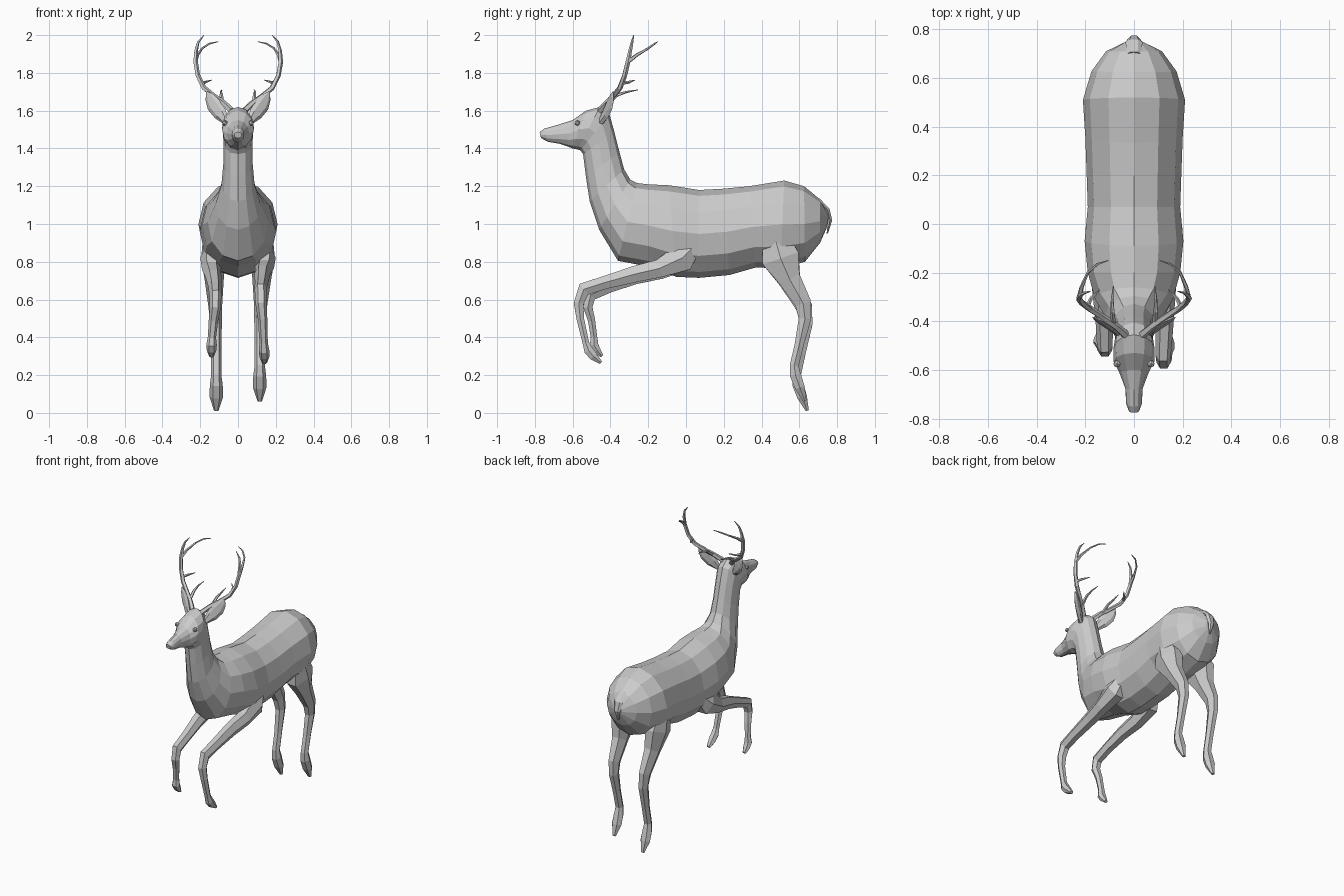
import bpy, bmesh
from math import sin, cos, pi
from mathutils import Vector as V


def loft(name, rings):
    """Skin a list of equal-sized vertex rings and cap both ends."""
    bm = bmesh.new()
    vs = [[bm.verts.new(p) for p in r] for r in rings]
    n = len(vs[0])
    for a, b in zip(vs, vs[1:]):
        for i in range(n):
            j = (i + 1) % n
            bm.faces.new((a[i], a[j], b[j], b[i]))
    bm.faces.new(vs[0])
    bm.faces.new(vs[-1])
    bmesh.ops.recalc_face_normals(bm, faces=bm.faces)
    me = bpy.data.meshes.new(name)
    bm.to_mesh(me)
    bm.free()
    ob = bpy.data.objects.new(name, me)
    bpy.context.collection.objects.link(ob)
    return ob


def tube(name, pts, hint=(1, 0, 0), n=6):
    """Tapered limb along (x, y, z, width radius, depth radius) points."""
    c = [V(p[:3]) for p in pts]
    rings = []
    for i, p in enumerate(pts):
        t = (c[min(i + 1, len(c) - 1)] - c[max(i - 1, 0)]).normalized()
        a = V(hint)
        a = (a - t * a.dot(t)).normalized()
        b = t.cross(a)
        rings.append([c[i] + a * p[3] * cos(2 * pi * k / n) + b * p[4] * sin(2 * pi * k / n)
                      for k in range(n)])
    return loft(name, rings)


def section_loft(name, secs, n=12):
    """Elliptical sections from (top y, top z, bottom y, bottom z, half width)."""
    rings = []
    for ty, tz, by, bz, w in secs:
        top, bot = V((0, ty, tz)), V((0, by, bz))
        mid, h = (top + bot) / 2, (top - bot) / 2
        rings.append([mid + h * cos(2 * pi * k / n) + V((w * sin(2 * pi * k / n), 0, 0))
                      for k in range(n)])
    return loft(name, rings)


# torso, neck and head as one skin
section_loft("body", [
    (.757, 1.05, .745, .98, .03), (.71, 1.13, .71, .90, .115),
    (.625, 1.20, .63, .80, .175), (.52, 1.23, .50, .765, .21),
    (.335, 1.20, .37, .77, .20), (.2, 1.187, .23, .73, .195),
    (.07, 1.18, .07, .715, .19), (-.09, 1.205, -.05, .72, .203),
    (-.20, 1.21, -.20, .775, .19), (-.26, 1.217, -.36, .805, .16),
    (-.295, 1.235, -.46, .97, .12), (-.328, 1.29, -.51, 1.12, .088),
    (-.352, 1.38, -.53, 1.25, .078), (-.38, 1.49, -.545, 1.37, .077),
    (-.405, 1.58, -.56, 1.39, .08), (-.455, 1.62, -.575, 1.395, .085),
    (-.53, 1.60, -.60, 1.40, .084), (-.60, 1.55, -.625, 1.41, .06),
    (-.68, 1.525, -.67, 1.425, .036), (-.75, 1.505, -.73, 1.435, .032),
    (-.775, 1.487, -.768, 1.455, .02)])

# tail
tube("tail", [(0, .70, 1.13, .03, .01), (0, .748, 1.075, .035, .015),
              (0, .762, 1.02, .025, .014), (0, .748, .95, .005, .004)])

# front legs: the +x leg reaches further forward
tube("front_leg_right", [
    (.125, .05, .89, .04, .04), (.14, -.02, .82, .06, .085), (.14, -.14, .765, .05, .055),
    (.13, -.27, .735, .042, .05), (.125, -.43, .69, .036, .04), (.12, -.54, .655, .032, .042),
    (.122, -.568, .58, .03, .03), (.13, -.56, .50, .025, .023), (.136, -.53, .37, .022, .02),
    (.138, -.515, .33, .028, .028), (.14, -.49, .30, .027, .026), (.14, -.45, .265, .014, .01)])
tube("front_leg_left", [
    (-.125, .05, .89, .04, .04), (-.14, -.02, .82, .06, .085), (-.14, -.14, .755, .05, .055),
    (-.13, -.27, .72, .042, .045), (-.122, -.40, .67, .036, .036), (-.12, -.505, .625, .032, .038),
    (-.12, -.52, .56, .03, .028), (-.13, -.50, .49, .025, .022), (-.138, -.487, .40, .022, .02),
    (-.14, -.487, .36, .028, .026), (-.14, -.47, .33, .025, .022), (-.14, -.445, .30, .013, .01)])

# hind legs: the +x foot is lifted a little
hind = [(.47, .93, .05, .08), (.50, .82, .065, .115), (.55, .70, .05, .068),
        (.625, .56, .036, .05), (.637, .47, .031, .038), (.61, .32, .027, .028),
        (.585, .20, .027, .027), (.592, .15, .034, .034), (.615, .085, .036, .03),
        (.642, .012, .012, .01)]
for s, side, lift in ((1, "right", .05), (-1, "left", 0)):
    pts = []
    for y, z, a, b in hind:
        k = min(1, max(0, (.82 - z) / .6)) * lift
        x = .135 - .02 * min(1, max(0, (.93 - z) / .5))
        pts.append((s * x, y - .25 * k, z + k, a, b))
    tube("hind_leg_" + side, pts)

for s, side in ((1, "right"), (-1, "left")):
    # leaf-shaped ear
    tube("ear_" + side, [(s * x, y, z, a, b) for x, y, z, a, b in (
        (.06, -.45, 1.54, .018, .015), (.095, -.425, 1.585, .038, .014),
        (.128, -.405, 1.63, .042, .012), (.15, -.392, 1.67, .028, .009),
        (.165, -.385, 1.70, .004, .003))], (s * .8, .35, -.4))
    # eye
    bpy.ops.mesh.primitive_ico_sphere_add(subdivisions=1, radius=.016,
                                          location=(s * .07, -.575, 1.535))
    bpy.context.object.name = "eye_" + side

    # antler: main beam and three tines, (x, y, z, radius)
    parts = {
        "beam": [(.035, -.455, 1.60, .018), (.075, -.42, 1.64, .015), (.125, -.385, 1.675, .014),
                 (.18, -.35, 1.72, .014), (.213, -.325, 1.785, .013), (.226, -.307, 1.86, .013),
                 (.222, -.295, 1.92, .01), (.21, -.285, 1.965, .007), (.18, -.277, 2.0, .002)],
        "rear_tine": [(.226, -.307, 1.86, .012), (.215, -.26, 1.895, .009),
                      (.19, -.20, 1.93, .006), (.15, -.165, 1.955, .005), (.105, -.15, 1.965, .002)],
        "middle_tine": [(.195, -.345, 1.745, .01), (.175, -.305, 1.75, .008), (.14, -.27, 1.762, .002)],
        "brow_tine": [(.085, -.41, 1.645, .012), (.088, -.36, 1.685, .009),
                      (.09, -.31, 1.70, .006), (.085, -.255, 1.71, .002)]}
    for part, path in parts.items():
        tube(f"antler_{part}_{side}", [(s * x, y, z, r, r) for x, y, z, r in path],
             (.3, 1, .2), 5)
